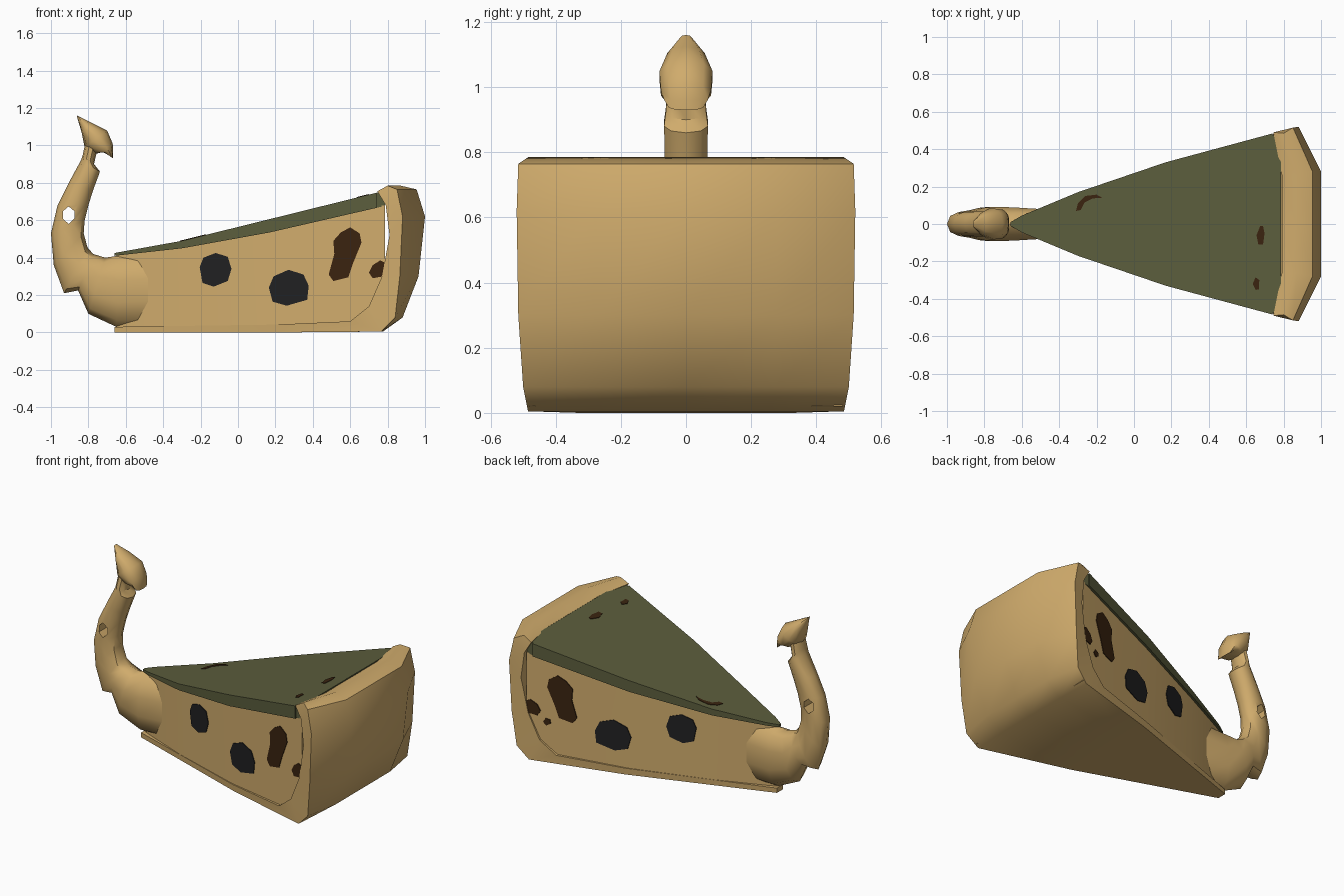
import bpy, bmesh, math
from mathutils import Vector

if "Cube" in bpy.data.objects:
    bpy.data.objects.remove(bpy.data.objects["Cube"])


def mat(name, col):
    m = bpy.data.materials.new(name)
    m.diffuse_color = (*col, 1)
    m.use_nodes = True
    m.node_tree.nodes["Principled BSDF"].inputs["Base Color"].default_value = m.diffuse_color
    return m


TAN = mat("golden_tan", (0.63, 0.41, 0.15))
OLIVE = mat("olive_green", (0.105, 0.11, 0.046))
BROWN = mat("dark_brown", (0.042, 0.017, 0.005))
BLACK = mat("charcoal", (0.015, 0.015, 0.016))


def lerp(x, pts):
    for (a, b), (c, d) in zip(pts, pts[1:]):
        if x <= c:
            break
    return b + (d - b) * (x - a) / (c - a)


def make(name, rings, material, angle=40):
    """Join closed rings of points into a capped solid."""
    bm = bmesh.new()
    vs = [[bm.verts.new(p) for p in r] for r in rings]
    n = len(vs[0])
    for a, b in zip(vs, vs[1:]):
        for i in range(n):
            j = (i + 1) % n
            bm.faces.new((a[i], a[j], b[j], b[i]))
    bm.faces.new(vs[0])
    bm.faces.new(vs[-1])
    return finish(name, bm, material, angle)


def finish(name, bm, material, angle):
    bmesh.ops.recalc_face_normals(bm, faces=bm.faces)
    me = bpy.data.meshes.new(name)
    bm.to_mesh(me)
    bm.free()
    me.materials.append(material)
    ob = bpy.data.objects.new(name, me)
    bpy.context.collection.objects.link(ob)
    bpy.ops.object.select_all(action='DESELECT')
    ob.select_set(True)
    bpy.context.view_layer.objects.active = ob
    if angle:
        bpy.ops.object.shade_smooth_by_angle(angle=math.radians(angle))
    return ob


# crust: L profile (x, z, half width, bulge) lofted across the slice
outer = [(-.66, 0, .03, 0), (.2, 0, .325, 0), (.765, .005, .485, .01),
         (.84, .08, .5, .04), (.865, .3, .515, .1), (.88, .62, .52, .12),
         (.85, .765, .515, .105), (.80, .785, .485, .07)]
inner = [(-.66, .03, .03, 0), (.2, .042, .33, 0), (.6, .06, .445, 0),
         (.7, .14, .47, .02), (.77, .3, .485, .03), (.81, .52, .5, .03),
         (.79, .68, .495, .03), (.745, .755, .49, .045)]
bm = bmesh.new()
rows = []
for t, f in ((-1, 0), (-.54, 1), (0, 1), (.54, 1), (1, 0)):
    rows.append([bm.verts.new((x + b * f, t * w, z))
                 for x, z, w, b in outer + inner[::-1]])
n = len(rows[0])
for a, b in zip(rows, rows[1:]):
    for i in range(n):
        j = (i + 1) % n
        bm.faces.new((a[i], a[j], b[j], b[i]))
for r in (rows[0], rows[-1]):
    for i in range(n // 2 - 1):
        bm.faces.new((r[i], r[i + 1], r[n - 2 - i], r[n - 1 - i]))
finish("crust", bm, TAN, 45)

# filling and green topping, both wedge shaped
WIDTH = [(-.66, .01), (-.6, .045), (-.3, .17), (.17, .33), (.8, .50)]
TOP = [(-.66, .425), (-.3, .49), (.8, .762)]
SEAM = [(-.66, .41), (-.3, .45), (.17, .535), (.8, .68)]
INSET = .016


def fill_width(x):
    return max(.004, lerp(x, WIDTH) - INSET)


def wedge(name, xs, width, low, high, material):
    rings = []
    for x in xs:
        w, a, b = width(x), low(x), high(x)
        rings.append([(x, -w, a), (x, w, a), (x, w, b), (x, -w, b)])
    return make(name, rings, material, 20)


wedge("filling", (-.65, -.6, -.3, .17, .785), fill_width,
      lambda x: .02, lambda x: lerp(x, SEAM) + .005, TAN)
wedge("topping", (-.66, -.6, -.3, .17, .74), lambda x: lerp(x, WIDTH),
      lambda x: lerp(x, SEAM), lambda x: lerp(x, TOP), OLIVE)
wedge("topping_back", (.74, .785), lambda x: .475,
      lambda x: lerp(x, SEAM), lambda x: lerp(x, TOP), OLIVE)

# spots on both sides: thin plates following the filling
SPOTS = [
    ("dark_spot_front", BLACK, [(-.205, .35), (-.19, .265), (-.13, .245), (-.055, .275),
                                (-.035, .34), (-.055, .405), (-.12, .425), (-.185, .4)]),
    ("dark_spot_middle", BLACK, [(.165, .24), (.185, .165), (.26, .143), (.37, .175),
                                 (.378, .25), (.35, .31), (.27, .335), (.19, .3)]),
    ("brown_spot_large", BROWN, [(.485, .31), (.51, .275), (.59, .295), (.615, .37), (.66, .48),
                                 (.65, .53), (.6, .562), (.55, .535), (.51, .49), (.515, .42)]),
    ("brown_spot_small", BROWN, [(.7, .32), (.72, .29), (.775, .3), (.783, .375),
                                 (.76, .385), (.72, .36)]),
    ("brown_spot_tiny", BROWN, [(.64, .25), (.665, .235), (.685, .255), (.67, .28), (.645, .275)]),
]
for name, m, pts in SPOTS:
    for s, side in ((-1, "right"), (1, "left")):
        if "tiny" in name and s < 0:
            continue
        make(name + "_" + side,
             [[(x, s * (fill_width(x) + d), z) for x, z in pts] for d in (-.003, .005)], m, 0)

# small brown marks on the topping
MARKS = [[(.675, -.01), (.655, -.06), (.665, -.11), (.69, -.11), (.698, -.05), (.69, -.01)],
         [(.65, -.285), (.635, -.32), (.65, -.352), (.668, -.35), (.67, -.3)],
         [(-.31, .07), (-.3, .11), (-.26, .15), (-.2, .157), (-.17, .14),
          (-.22, .137), (-.265, .115), (-.285, .075)]]
for i, pts in enumerate(MARKS):
    make("topping_mark_%d" % i,
         [[(x, y, lerp(x, TOP) + d) for x, y in pts] for d in (-.003, .003)], BROWN, 0)


# neck and head: rounded rings between an outer and an inner profile point
def tube(name, sections, k=10):
    rings = []
    for ax, az, bx, bz, w in sections:
        a, b = Vector((ax, 0, az)), Vector((bx, 0, bz))
        c, h = (a + b) / 2, (a - b) / 2
        ring = []
        for i in range(k):
            u = 2 * math.pi * i / k
            co, si = math.cos(u), math.sin(u)
            ring.append(c + h * co + Vector((0, w * math.copysign(abs(si) ** .8, si), 0)))
        rings.append(ring)
    return make(name, rings, TAN, 45)


neck = tube("neck", [
    (-.48, .03, -.48, .425, .082), (-.65, .03, -.63, .412, .092),
    (-.80, .10, -.71, .40, .096), (-.855, .225, -.775, .42, .09),
    (-.93, .21, -.805, .455, .075), (-.985, .36, -.825, .53, .068),
    (-1, .53, -.82, .60, .066), (-.965, .68, -.80, .68, .066),
    (-.905, .80, -.775, .76, .068), (-.84, .92, -.738, .86, .07),
    (-.83, .95, -.77, .90, .065), (-.815, 1.02, -.755, .965, .06)])
tube("head", [
    (-.862, 1.16, -.86, 1.15, .015), (-.79, 1.125, -.835, 1.065, .06),
    (-.70, 1.08, -.82, .99, .085), (-.67, 1.01, -.765, .955, .08),
    (-.667, .96, -.725, .965, .07), (-.667, .93, -.695, .95, .055)])

# diamond hole through the neck
bm = bmesh.new()
a, b = [[bm.verts.new((-.905 + dx, y, .627 + dz)) for dx, dz in
         ((-.03, -.02), (0, -.047), (.032, -.015), (.03, .022), (0, .047), (-.03, .022))]
        for y in (-.3, .3)]
bm.faces.new(a)
bm.faces.new(b)
for i in range(6):
    j = (i + 1) % 6
    bm.faces.new((a[i], a[j], b[j], b[i]))
cutter = finish("hole_cutter", bm, TAN, 0)
cutter.hide_render = True
mod = neck.modifiers.new("hole", 'BOOLEAN')
mod.operation = 'DIFFERENCE'
mod.solver = 'EXACT'
mod.object = cutter
neck.select_set(True)
bpy.context.view_layer.objects.active = neck
bpy.ops.object.modifier_move_to_index(modifier="hole", index=0)
bpy.ops.object.modifier_apply(modifier="hole")
bpy.data.objects.remove(cutter)
